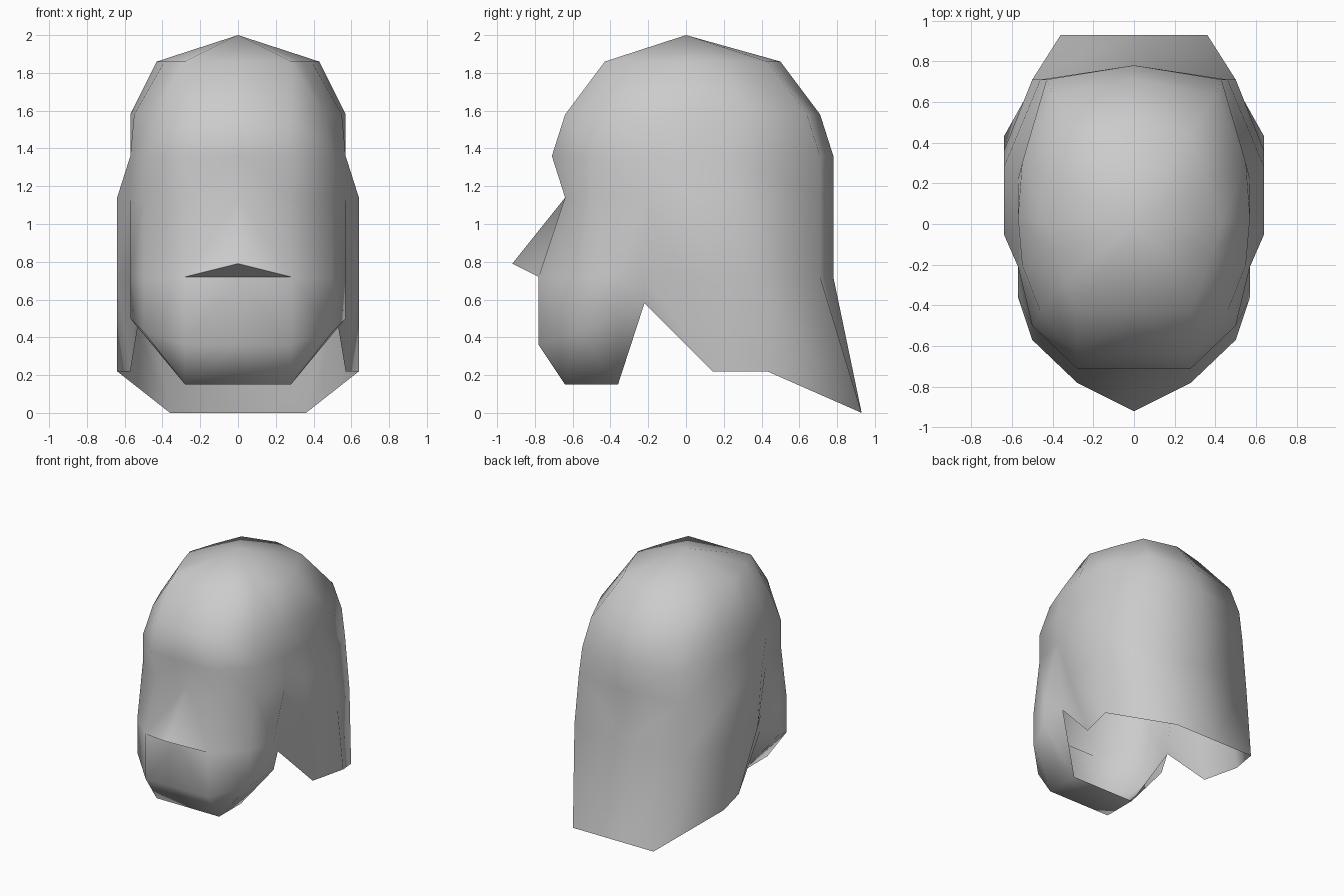
import bpy
import bmesh

default_cube = bpy.data.objects.get("Cube")
if default_cube:
    bpy.data.objects.remove(default_cube, do_unlink=True)


def make_material(name, colour):
    material = bpy.data.materials.new(name)
    material.use_nodes = True
    material.diffuse_color = colour
    material.node_tree.nodes["Principled BSDF"].inputs["Base Color"].default_value = colour
    return material


def add_row(bm, height, outline):
    """Half of a horizontal cross-section, running from front centre to back centre."""
    return [bm.verts.new((x, y, height)) for x, y in outline]


def bridge(bm, upper, lower):
    """Skin two rows of equal length with faces turned outward."""
    for i in range(len(upper) - 1):
        bm.faces.new((upper[i], lower[i], lower[i + 1], upper[i + 1]))


bm = bmesh.new()

# Dome: a crown point and half cross-sections down to the cheekbones
crown = bm.verts.new((0, 0, 2))
temple = add_row(bm, 1.86, [(0, -.43), (.28, -.43), (.34, -.28), (.39, -.14),
                            (.43, 0), (.36, .21), (.27, .43), (0, .5)])
forehead = add_row(bm, 1.58, [(0, -.64), (.28, -.64), (.46, -.43), (.55, -.2),
                              (.57, .03), (.55, .3), (.4, .64), (0, .71)])
brow = add_row(bm, 1.36, [(0, -.71), (.28, -.71), (.5, -.5), (.57, -.21),
                          (.57, 0), (.57, .22), (.43, .71), (0, .78)])
cheekbone = add_row(bm, 1.14, [(0, -.64), (.28, -.64), (.5, -.5), (.57, -.21),
                               (.64, -.05), (.64, .28), (.46, .71), (0, .78)])

for i in range(len(temple) - 1):
    bm.faces.new((crown, temple[i], temple[i + 1]))
rows = [temple, forehead, brow, cheekbone]
for upper, lower in zip(rows, rows[1:]):
    bridge(bm, upper, lower)

# Front of the jaw with the nose tip, and the neck behind a valley in the side
jaw = add_row(bm, .72, [(0, -.92), (.28, -.78), (.5, -.57), (.57, -.36)])
jaw[0].co.z = .79
neck = add_row(bm, .72, [(.52, -.22), (.64, 0), (.64, .36), (.5, .71), (0, .78)])
bridge(bm, cheekbone[:4], jaw)
bridge(bm, cheekbone[3:], neck)
bm.faces.new((cheekbone[3], jaw[3], neck[0]))

# Ledge under the nose tip, with crisp edges
lip = bm.verts.new((0, -.78, .72))
ledge = bm.faces.new((jaw[0], lip, jaw[1]))

# Chin guard with a flat underside and slanted cheek corners
chin = add_row(bm, .36, [(0, -.78), (.28, -.78), (.5, -.57), (.57, -.36)])
chin[2].co.z = .43
chin[3].co.z = .5
bridge(bm, [lip] + jaw[1:], chin)
front_edge = add_row(bm, .15, [(0, -.64), (.28, -.64)])
rear_edge = add_row(bm, .15, [(0, -.36), (.28, -.36)])
bridge(bm, chin[:2], front_edge)
bridge(bm, front_edge, rear_edge)
bm.faces.new((chin[1], front_edge[1], chin[2]))
bm.faces.new((chin[2], front_edge[1], rear_edge[1], chin[3]))

# Notch in the side and flared neck guard
notch = bm.verts.new((.51, -.22, .58))
bm.faces.new((chin[3], rear_edge[1], notch))
bm.faces.new((jaw[3], chin[3], notch, neck[0]))
hem = add_row(bm, .22, [(.57, .14), (.64, .43), (.36, .93), (0, .93)])
hem[2].co.z = hem[3].co.z = 0
bridge(bm, neck, [notch] + hem)

# Smooth shading everywhere except around the ledge
for face in bm.faces:
    face.smooth = True
for edge in ledge.edges:
    edge.smooth = False

mesh = bpy.data.meshes.new("helmet_shell")
bm.to_mesh(mesh)
bm.free()
mesh.materials.append(make_material("plain_grey", (.6, .6, .6, 1)))

shell = bpy.data.objects.new("helmet_shell", mesh)
bpy.context.collection.objects.link(shell)

# The right half is a mirror of the left
mirror = shell.modifiers.new("mirror_halves", "MIRROR")
mirror.use_axis[0] = True
mirror.use_clip = True
mirror.merge_threshold = .001
